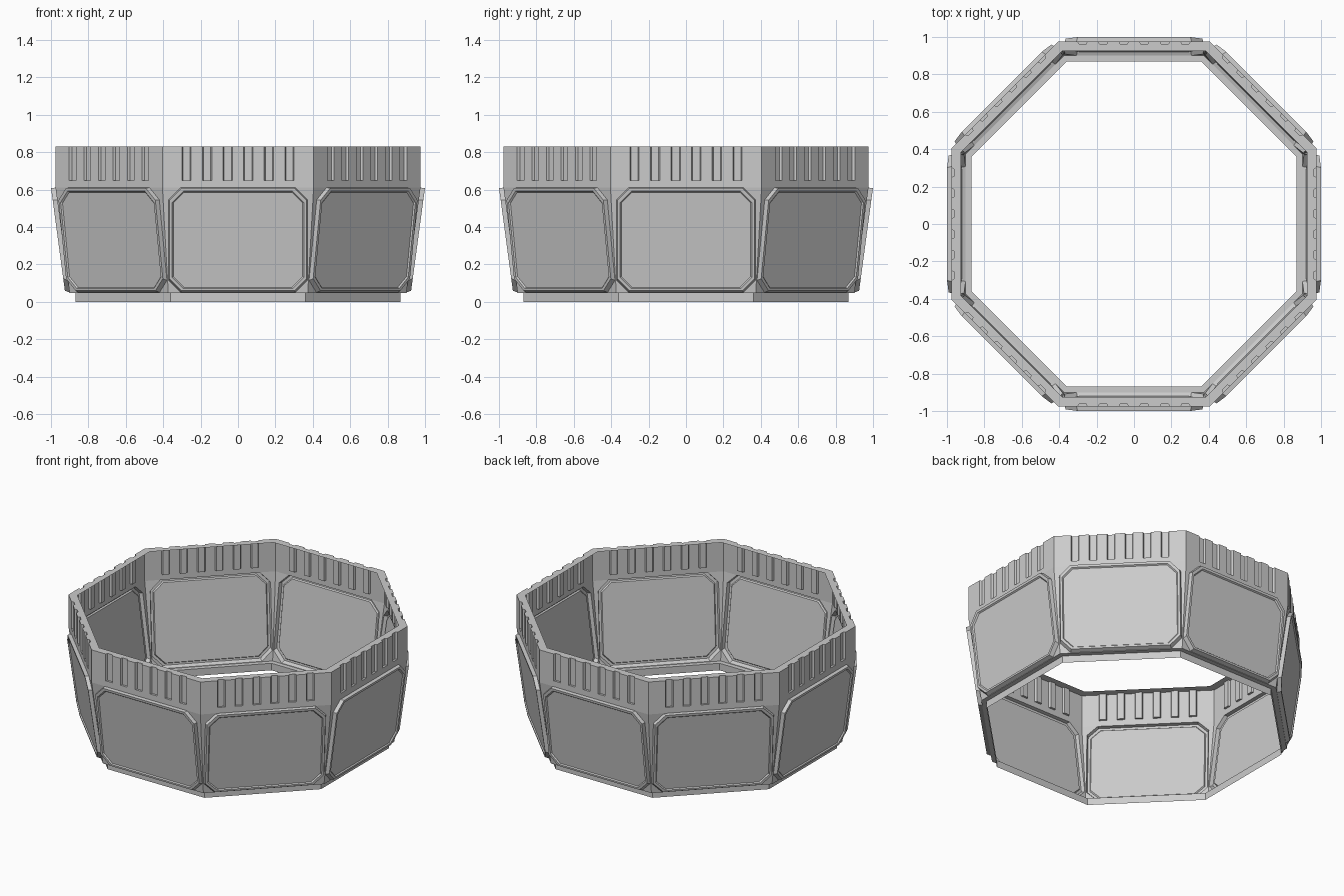
import bpy, bmesh
from math import tan, radians
from mathutils import Matrix

if "Cube" in bpy.data.objects:
    bpy.data.objects.remove(bpy.data.objects["Cube"])

T = tan(radians(22.5))          # half side length per unit of apothem
SIDES = 8
BASE_R, WALL_R, RIM_R, RIM_IN = 0.869, 0.90, 0.976, 0.925
Z_BASE, Z_WALL, Z_RIB, Z_TOP = 0.047, 0.612, 0.65, 0.83


def wall(z, out=0.0):
    """Distance of the sloping wall from the axis at height z."""
    return WALL_R + (z - Z_BASE) / (Z_WALL - Z_BASE) * (RIM_R - WALL_R) + out


def octagon_object(name, faces):
    """Repeat the faces of one front side around the ring; points are (x, apothem, z)."""
    bm = bmesh.new()
    for k in range(SIDES):
        rot = Matrix.Rotation(radians(45 * k), 3, 'Z')
        for f in faces:
            bm.faces.new([bm.verts.new(rot @ Matrix.Identity(3) @ v_to(p)) for p in f])
    bmesh.ops.remove_doubles(bm, verts=bm.verts, dist=0.0004)
    me = bpy.data.meshes.new(name)
    bm.to_mesh(me)
    bm.free()
    ob = bpy.data.objects.new(name, me)
    bpy.context.collection.objects.link(ob)
    return ob


def v_to(p):
    from mathutils import Vector
    return Vector((p[0], -p[1], p[2]))


def bridge(rows, closed=False):
    """Quads between successive rows of points."""
    faces = []
    for a, b in zip(rows, rows[1:]):
        n = len(a)
        for i in range(n if closed else n - 1):
            j = (i + 1) % n
            faces.append([a[i], a[j], b[j], b[i]])
    return faces


def side_row(r, z):
    return [(-r * T, r, z), (r * T, r, z)]


# Base skirt with the ledge under the panels
octagon_object("base_ring", bridge([side_row(BASE_R, 0), side_row(BASE_R, Z_BASE),
                                    side_row(WALL_R, Z_BASE)]))


# Sloping wall with a raised, corner-cut panel pressed out of each side
def panel_loop(hw, z0, z1, cut, out):
    pts = [(-hw + cut, z0), (hw - cut, z0), (hw, z0 + cut), (hw, z1 - cut),
           (hw - cut, z1), (-hw + cut, z1), (-hw, z1 - cut), (-hw, z0 + cut)]
    return [(x, wall(z, out), z) for x, z in pts]


lo, hi = side_row(WALL_R, Z_BASE), side_row(RIM_R, Z_WALL)
frame = [lo[0], lo[1], lo[1], hi[1], hi[1], hi[0], hi[0], lo[0]]
loops = [frame,
         panel_loop(0.372, 0.050, 0.611, 0.065, 0.0),
         panel_loop(0.366, 0.060, 0.608, 0.064, 0.024),
         panel_loop(0.352, 0.072, 0.592, 0.060, 0.024),
         panel_loop(0.346, 0.078, 0.586, 0.058, 0.016)]
octagon_object("wall_panels", bridge(loops, closed=True) + [loops[-1]])

# Upright rim with six grooves per side and an inward flange on top
W, D, S = 0.025, 0.014, 0.006
plan = [(-RIM_R * T, 0)]
for i in range(6):
    c = (i - 2.5) * 0.11
    plan += [(c - W, 0), (c - W + S, D), (c + W - S, D), (c + W, 0)]
plan.append((RIM_R * T, 0))


def rim_row(z, grooved):
    return [(x, RIM_R - d * grooved, z) for x, d in plan]


lim = RIM_IN * T
flange = [(max(-lim, min(lim, x)), RIM_IN, Z_TOP) for x, d in plan]
octagon_object("grooved_rim", bridge([rim_row(Z_WALL, 0), rim_row(Z_RIB, 0),
                                      rim_row(Z_RIB, 1), rim_row(Z_TOP, 1), flange]))
